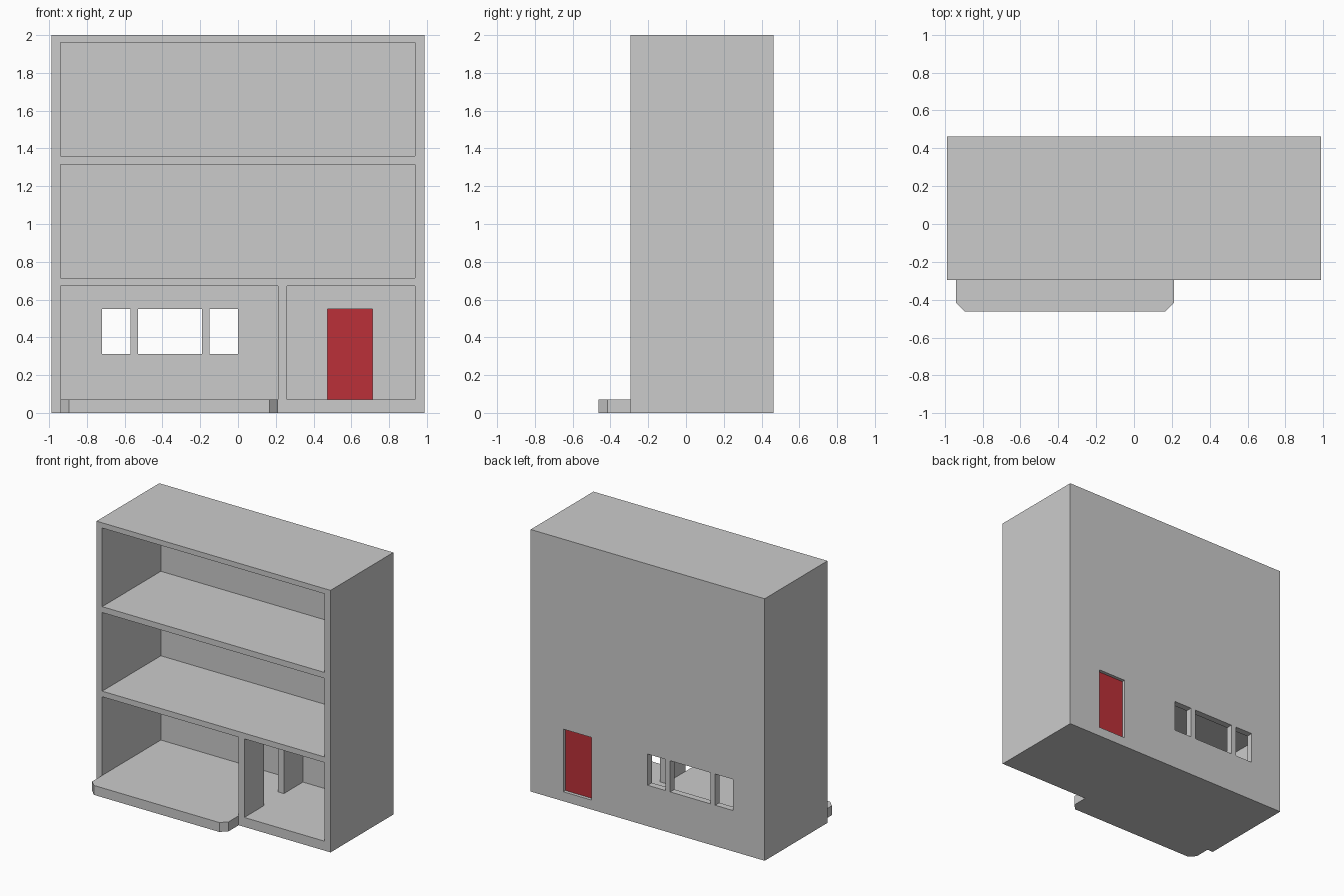
import bpy, bmesh

if "Cube" in bpy.data.objects:
    bpy.data.objects.remove(bpy.data.objects["Cube"])


def prism(name, outline, z0, z1):
    """Extrude a ground outline from z0 up to z1."""
    bm = bmesh.new()
    face = bm.faces.new([bm.verts.new((x, y, z0)) for x, y in outline])
    top = bmesh.ops.extrude_face_region(bm, geom=[face])["geom"]
    verts = [g for g in top if isinstance(g, bmesh.types.BMVert)]
    bmesh.ops.translate(bm, verts=verts, vec=(0, 0, z1 - z0))
    bmesh.ops.recalc_face_normals(bm, faces=bm.faces)
    mesh = bpy.data.meshes.new(name)
    bm.to_mesh(mesh)
    bm.free()
    obj = bpy.data.objects.new(name, mesh)
    bpy.context.collection.objects.link(obj)
    return obj


def box(name, x0, x1, y0, y1, z0, z1):
    return prism(name, [(x0, y0), (x1, y0), (x1, y1), (x0, y1)], z0, z1)


def combine(target, tool, operation):
    mod = target.modifiers.new("shape", 'BOOLEAN')
    mod.operation, mod.solver, mod.object = operation, 'EXACT', tool
    bpy.context.view_layer.objects.active = target
    bpy.ops.object.modifier_apply(modifier=mod.name)
    bpy.data.objects.remove(tool)


FRONT, INNER, BACK = -0.295, 0.412, 0.462
FLOOR, HEAD = 0.072, 0.55

# Solid block of the house
house = box("house_shell", -0.988, 0.988, FRONT, BACK, 0, 2)

# Rooms, open at the front
rooms = [(-0.94, 0.938, 1.36, 1.96), (-0.94, 0.938, 0.715, 1.315),
         (-0.94, 0.212, FLOOR, 0.672), (0.26, 0.938, FLOOR, 0.672)]
for x0, x1, z0, z1 in rooms:
    combine(house, box("room_cutter", x0, x1, FRONT - 0.1, INNER, z0, z1), 'DIFFERENCE')

# Three windows and the door opening in the back wall
openings = [(-0.72, -0.57, 0.312), (-0.53, -0.19, 0.312),
            (-0.15, 0.0, 0.312), (0.475, 0.712, FLOOR)]
for x0, x1, z0 in openings:
    combine(house, box("opening_cutter", x0, x1, INNER - 0.05, BACK + 0.05, z0, HEAD), 'DIFFERENCE')

# Doorway through the ground floor partition
combine(house, box("doorway_cutter", 0.18, 0.3, -0.055, 0.182, FLOOR, HEAD), 'DIFFERENCE')

# Porch slab with clipped corners, continuing the left room's floor
x0, x1, y0, c = -0.94, 0.212, -0.462, 0.046
porch = prism("porch", [(x0, FRONT), (x0, y0 + c), (x0 + c, y0),
                        (x1 - c, y0), (x1, y0 + c), (x1, FRONT)], 0, FLOOR)
combine(house, porch, 'UNION')

# Red back door set inside its opening
door = box("back_door", 0.475, 0.712, 0.427, 0.437, FLOOR, HEAD)
red = bpy.data.materials.new("door_red")
red.diffuse_color = (0.5, 0.03, 0.04, 1)
red.use_nodes = True
red.node_tree.nodes["Principled BSDF"].inputs["Base Color"].default_value = red.diffuse_color
door.data.materials.append(red)
